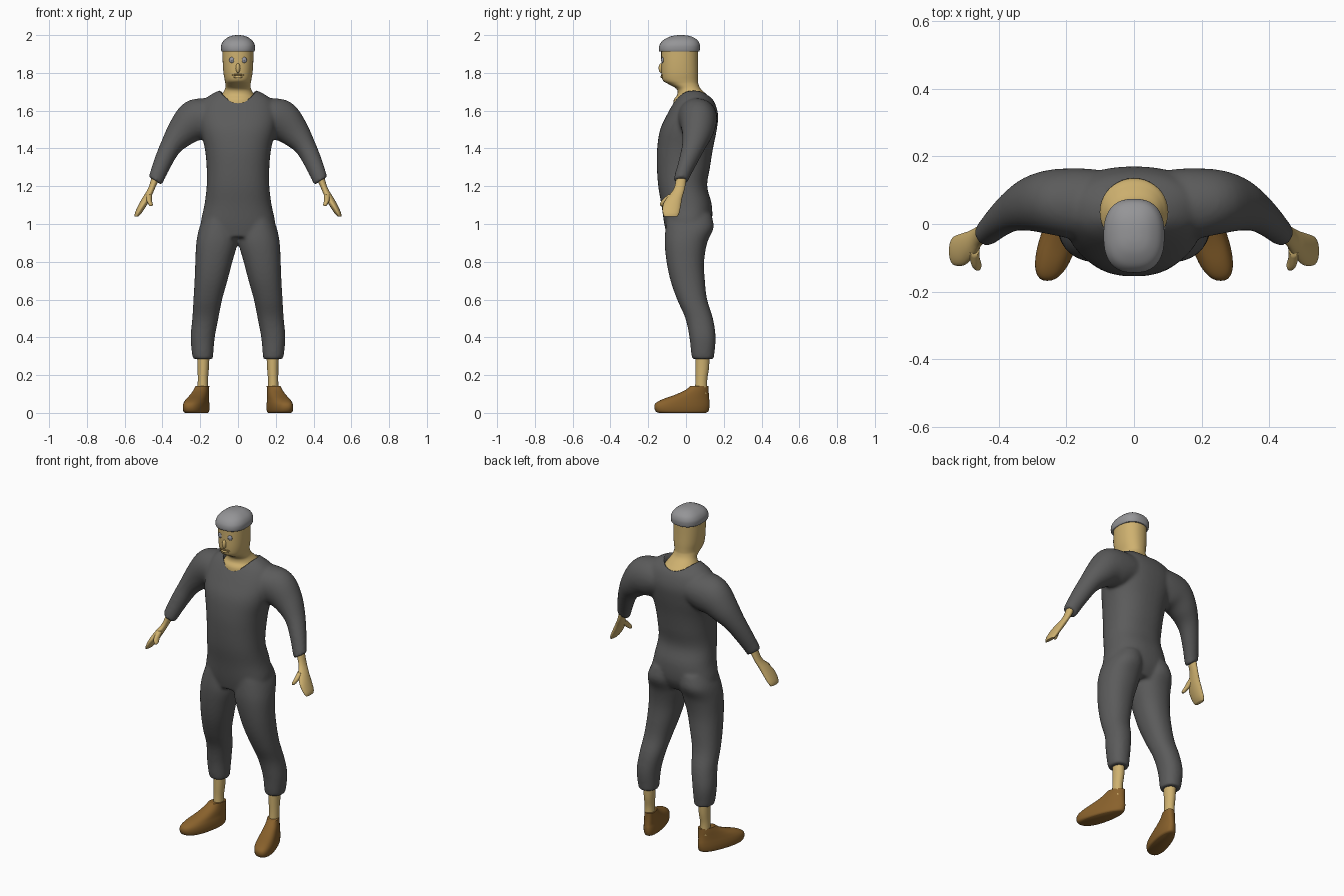
import bpy, bmesh, math
from mathutils import Vector

def material(name, rgb):
    m = bpy.data.materials.new(name)
    m.diffuse_color = (*rgb, 1)
    return m

SUIT = material("charcoal cloth", (0.105, 0.105, 0.105))
SKIN = material("tan skin", (0.62, 0.44, 0.16))
SHOE = material("brown leather", (0.25, 0.12, 0.025))
CAP = material("grey felt", (0.30, 0.30, 0.31))
EYE = material("eye grey", (0.30, 0.31, 0.36))
DARK = material("lip brown", (0.36, 0.23, 0.07))

def refine(secs, steps=4):
    """Smooth interpolation between cross-sections."""
    out = []
    for i in range(len(secs) - 1):
        q = [Vector(secs[max(0, min(len(secs) - 1, j))]) for j in range(i - 1, i + 3)]
        for k in range(steps):
            t = k / steps
            out.append(0.5 * (2 * q[1] + (q[2] - q[0]) * t
                       + (2 * q[0] - 5 * q[1] + 4 * q[2] - q[3]) * t * t
                       + (3 * q[1] - 3 * q[2] + q[3] - q[0]) * t ** 3))
    return out + [Vector(secs[-1])]

def loft(bm, secs, side=1, power=2.0, n=40, warp=None):
    """Sections are (z, centre x, half width, front y, back y, tilt)."""
    rings = []
    for z, cx, hx, yf, yb, tilt in refine([tuple(s) + (0,) * (6 - len(s)) for s in secs]):
        ring = []
        for k in range(n):
            c, s = math.cos(k * math.tau / n), math.sin(k * math.tau / n)
            dx = hx * math.copysign(abs(c) ** (2 / power), c)
            y = (yf + yb) / 2 + (yb - yf) / 2 * math.copysign(abs(s) ** (2 / power), s)
            x = cx + dx
            if warp:
                x = warp(cx, dx, y)
            ring.append(bm.verts.new((side * x, y, z + tilt * dx)))
        rings.append(ring)
    for a, b in zip(rings, rings[1:]):
        for k in range(n):
            bm.faces.new((a[k], a[(k + 1) % n], b[(k + 1) % n], b[k]))
    bm.faces.new(rings[0])
    bm.faces.new(rings[-1])

def finish(bm, name, mat, angle=50):
    bmesh.ops.recalc_face_normals(bm, faces=bm.faces)
    me = bpy.data.meshes.new(name)
    bm.to_mesh(me)
    bm.free()
    ob = bpy.data.objects.new(name, me)
    bpy.context.collection.objects.link(ob)
    me.materials.append(mat)
    bpy.ops.object.select_all(action='DESELECT')
    ob.select_set(True)
    bpy.context.view_layer.objects.active = ob
    bpy.ops.object.shade_smooth_by_angle(angle=math.radians(angle))
    return ob

def part(name, secs, mat, side=1, power=2.0, warp=None):
    bm = bmesh.new()
    loft(bm, secs, side, power, warp=warp)
    return finish(bm, name, mat)

def blob(name, mat, loc, size):
    bm = bmesh.new()
    bmesh.ops.create_uvsphere(bm, u_segments=20, v_segments=12, radius=1)
    bmesh.ops.scale(bm, vec=size, verts=bm.verts)
    bmesh.ops.translate(bm, vec=loc, verts=bm.verts)
    return finish(bm, name, mat)

# One-piece suit: torso, arms and legs fused by a remesh
torso = [(0.93, 0, .17, -.10, .10), (1.0, 0, .197, -.115, .135), (1.1, 0, .178, -.13, .137),
         (1.2, 0, .166, -.147, .112), (1.3, 0, .166, -.154, .127), (1.4, 0, .176, -.153, .143),
         (1.5, 0, .20, -.137, .163), (1.58, 0, .21, -.10, .17), (1.65, 0, .185, -.06, .148),
         (1.69, 0, .135, -.03, .11), (1.712, 0, .085, -.01, .09)]
leg = [(.285, .185, .051, .034, .147), (.31, .187, .056, .028, .15), (.4, .187, .064, .018, .157),
       (.5, .173, .069, -.003, .143), (.6, .16, .076, -.047, .112), (.7, .143, .087, -.082, .1),
       (.8, .128, .098, -.103, .096), (.9, .112, .109, -.113, .112), (.98, .105, .1, -.108, .146),
       (1.05, .09, .085, -.1, .135)]
arm = [(1.228, .438, .034, -.064, .012, .65), (1.25, .43, .036, -.062, .02, .65),
       (1.33, .397, .041, -.04, .062, .68), (1.41, .357, .046, -.022, .105, .75),
       (1.475, .31, .053, -.02, .14, 1.1), (1.535, .25, .053, -.03, .16, 1.7),
       (1.56, .17, .035, -.045, .165, 3.0), (1.57, .10, .03, -.04, .16, 3.2)]
bm = bmesh.new()
loft(bm, torso, power=2.3)
for s in (1, -1):
    loft(bm, leg, s, 2.2)
    loft(bm, arm, s)
suit = finish(bm, "suit", SUIT)
r = suit.modifiers.new("fuse", 'REMESH')
r.mode, r.voxel_size, r.use_smooth_shade = 'VOXEL', 0.009, True
sm = suit.modifiers.new("soften", 'SMOOTH')
sm.factor, sm.iterations = 0.5, 8

# Neckline opening
cutter = part("neckline_cutter", [(1.6, 0, .1, -.065, .135), (1.85, 0, .1, -.065, .135)], SUIT)
cutter.hide_render = True
cutter.hide_set(True)
b = suit.modifiers.new("neckline", 'BOOLEAN')
b.operation, b.object, b.solver = 'DIFFERENCE', cutter, 'EXACT'

# Head and flared neck
part("head", [(1.59, 0, .1005, -.0655, .1355), (1.655, 0, .1, -.065, .135), (1.685, 0, .085, -.046, .11),
              (1.715, 0, .069, -.05, .078), (1.74, 0, .067, -.092, .066), (1.76, 0, .07, -.122, .064),
              (1.8, 0, .077, -.13, .064), (1.86, 0, .081, -.131, .063), (1.93, 0, .082, -.131, .063)],
     SKIN, power=2.2)
# Cap
part("cap", [(1.912, 0, .08, -.135, .065), (1.914, 0, .087, -.142, .071), (1.93, 0, .09, -.144, .074),
             (1.95, 0, .088, -.139, .073), (1.972, 0, .075, -.122, .062), (1.99, 0, .05, -.09, .035),
             (1.998, 0, .025, -.06, .005), (2.0, 0, .004, -.035, -.025)], CAP, power=2.5)

# Face
blob("nose", SKIN, (0, -.131, 1.825), (.012, .014, .026))
blob("upper_lip", DARK, (0, -.126, 1.789), (.033, .007, .005))
blob("lower_lip", SKIN, (0, -.127, 1.779), (.025, .008, .007))

def shoe_warp(cx, dx, y):
    return cx + dx * (1 + (.05 - y) * 1.2) - .27 * (y - .085)

for s, label in ((1, "left"), (-1, "right")):
    blob(label + "_eye", EYE, (s * .031, -.123, 1.868), (.016, .008, .016))
    blob(label + "_pupil", CAP, (s * .031, -.128, 1.868), (.007, .005, .007))
    # Hand with thumb
    part(label + "_hand", [(1.26, .43, .024, -.05, .005), (1.19, .457, .018, -.063, -.006),
                           (1.14, .483, .022, -.10, -.02), (1.10, .505, .022, -.122, -.027),
                           (1.06, .527, .018, -.123, -.035), (1.04, .537, .010, -.115, -.045)], SKIN, s)
    part(label + "_thumb", [(1.155, .472, .016, -.095, -.045), (1.125, .47, .014, -.128, -.08),
                            (1.105, .463, .012, -.138, -.105), (1.095, .46, .006, -.135, -.118)], SKIN, s)
    # Ankle and shoe
    part(label + "_ankle", [(.10, .186, .029, .045, .115), (.17, .186, .027, .05, .112),
                            (.24, .184, .03, .05, .122), (.33, .184, .034, .05, .125)], SKIN, s)
    part(label + "_shoe", [(0, .188, .043, -.145, .105), (.008, .188, .049, -.16, .118),
                           (.03, .188, .051, -.168, .124), (.052, .188, .049, -.16, .125),
                           (.072, .188, .045, -.125, .123), (.095, .187, .041, -.06, .121),
                           (.12, .186, .037, -.005, .12), (.142, .184, .034, .022, .12)],
         SHOE, s, 2.3, shoe_warp)
